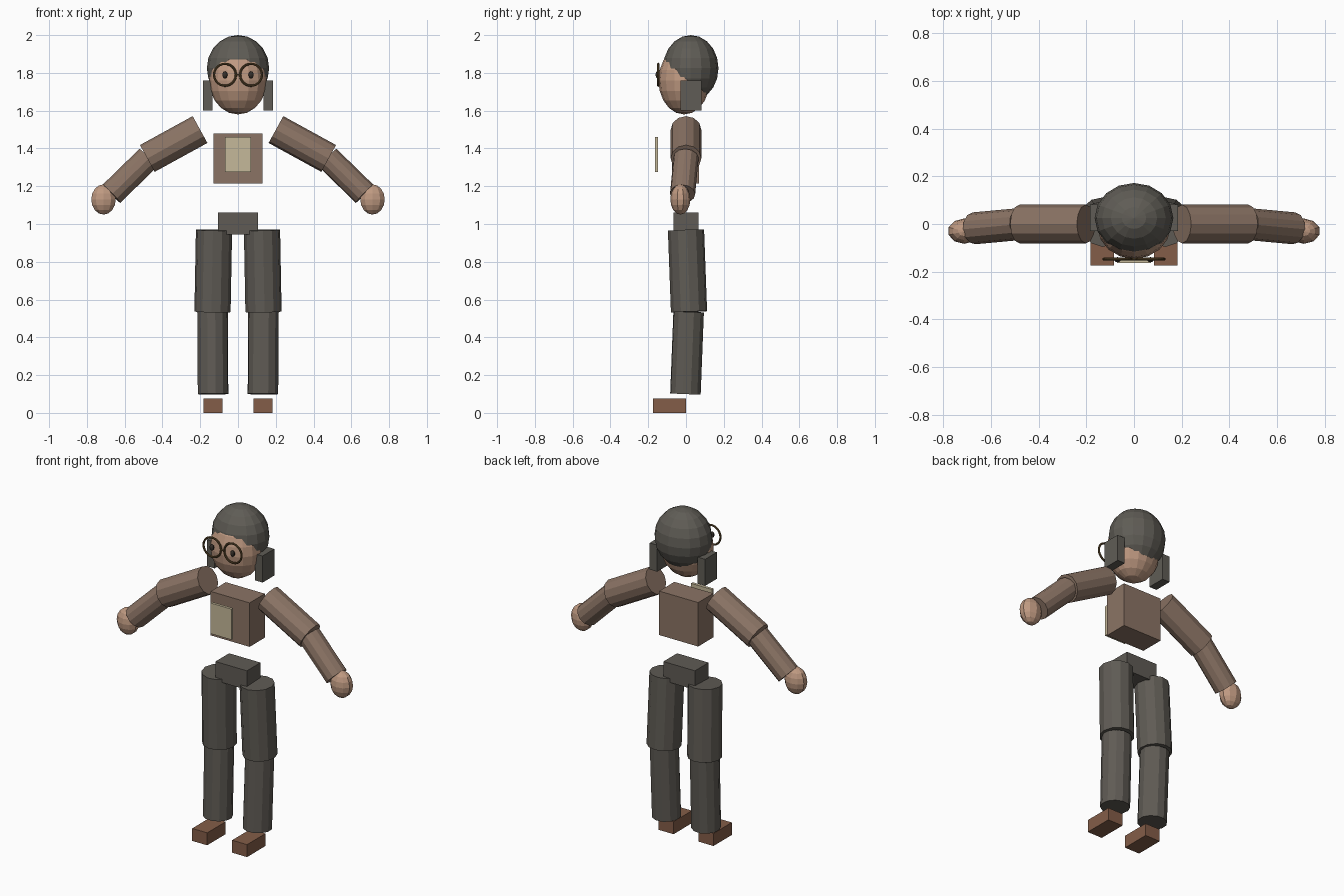
import bpy
from math import radians
from mathutils import Vector

if "Cube" in bpy.data.objects:
    bpy.data.objects.remove(bpy.data.objects["Cube"])


def material(name, rgb):
    m = bpy.data.materials.new(name)
    m.diffuse_color = (*rgb, 1)
    m.use_nodes = True
    m.node_tree.nodes["Principled BSDF"].inputs["Base Color"].default_value = m.diffuse_color
    return m


SKIN = material("skin", (0.52, 0.32, 0.22))
HAIR = material("dark grey hair", (0.115, 0.108, 0.092))
TROUSERS = material("charcoal cloth", (0.115, 0.105, 0.09))
JACKET = material("brown cloth", (0.26, 0.175, 0.13))
SHIRT = material("cream cloth", (0.56, 0.48, 0.32))
LEATHER = material("brown leather", (0.23, 0.11, 0.065))
FRAME = material("bronze wire", (0.13, 0.08, 0.03))
PUPIL = material("near black", (0.035, 0.028, 0.022))


def finish(name, mat):
    ob = bpy.context.object
    ob.name = name
    ob.data.materials.append(mat)
    return ob


def box(name, mat, lo, hi):
    lo, hi = Vector(lo), Vector(hi)
    bpy.ops.mesh.primitive_cube_add(size=1, location=(lo + hi) / 2)
    bpy.context.object.scale = hi - lo
    return finish(name, mat)


def ball(name, mat, center, radii, segments=16, rings=10):
    bpy.ops.mesh.primitive_uv_sphere_add(segments=segments, ring_count=rings,
                                         radius=1, location=center)
    bpy.context.object.scale = radii
    return finish(name, mat)


def limb(name, mat, start, end, radius, sides=12):
    a, b = Vector(start), Vector(end)
    bpy.ops.mesh.primitive_cylinder_add(vertices=sides, radius=radius,
                                        depth=(b - a).length, location=(a + b) / 2)
    bpy.context.object.rotation_euler = (b - a).to_track_quat('Z', 'Y').to_euler()
    return finish(name, mat)


# Head and hair cap
ball("head", SKIN, (0, -0.01, 1.76), (0.153, 0.136, 0.18))
ball("hair_cap", HAIR, (0, 0.025, 1.825), (0.165, 0.147, 0.175))

# Torso, shirt front and hips
box("torso", JACKET, (-0.13, -0.075, 1.215), (0.13, 0.07, 1.48))
box("shirt_front", SHIRT, (-0.07, -0.163, 1.275), (0.07, -0.147, 1.46))
box("hips", TROUSERS, (-0.105, -0.065, 0.945), (0.105, 0.065, 1.06))

# Bridge of the glasses
limb("glasses_bridge", FRAME, (-0.012, -0.147, 1.79), (0.012, -0.147, 1.79), 0.005, 8)

for s, side in ((-1, "right"), (1, "left")):
    # Hanging side hair
    x0, x1 = sorted((s * 0.135, s * 0.185))
    box(f"{side}_side_hair", HAIR, (x0, -0.03, 1.60), (x1, 0.082, 1.76))

    # Glasses rim and pupil
    bpy.ops.mesh.primitive_torus_add(major_segments=24, minor_segments=8,
                                     major_radius=0.058, minor_radius=0.006,
                                     location=(s * 0.069, -0.147, 1.79),
                                     rotation=(radians(90), 0, 0))
    finish(f"{side}_glasses_rim", FRAME)
    ball(f"{side}_pupil", PUPIL, (s * 0.069, -0.15, 1.79), (0.014, 0.011, 0.019), 10, 8)

    # Arm and hand
    limb(f"{side}_upper_arm", JACKET, (s * 0.201, 0, 1.50), (s * 0.48, 0, 1.347), 0.081)
    limb(f"{side}_forearm", JACKET, (s * 0.475, 0, 1.35), (s * 0.67, -0.018, 1.16), 0.067)
    ball(f"{side}_hand", SKIN, (s * 0.712, -0.03, 1.13), (0.068, 0.053, 0.08), 10, 8)

    # Leg and shoe
    limb(f"{side}_thigh", TROUSERS, (s * 0.127, 0, 0.968), (s * 0.135, 0.016, 0.535), 0.096)
    limb(f"{side}_shin", TROUSERS, (s * 0.135, 0.014, 0.535), (s * 0.132, -0.003, 0.10), 0.082)
    x0, x1 = sorted((s * 0.083, s * 0.183))
    box(f"{side}_shoe", LEATHER, (x0, -0.175, 0), (x1, 0.0, 0.075))
